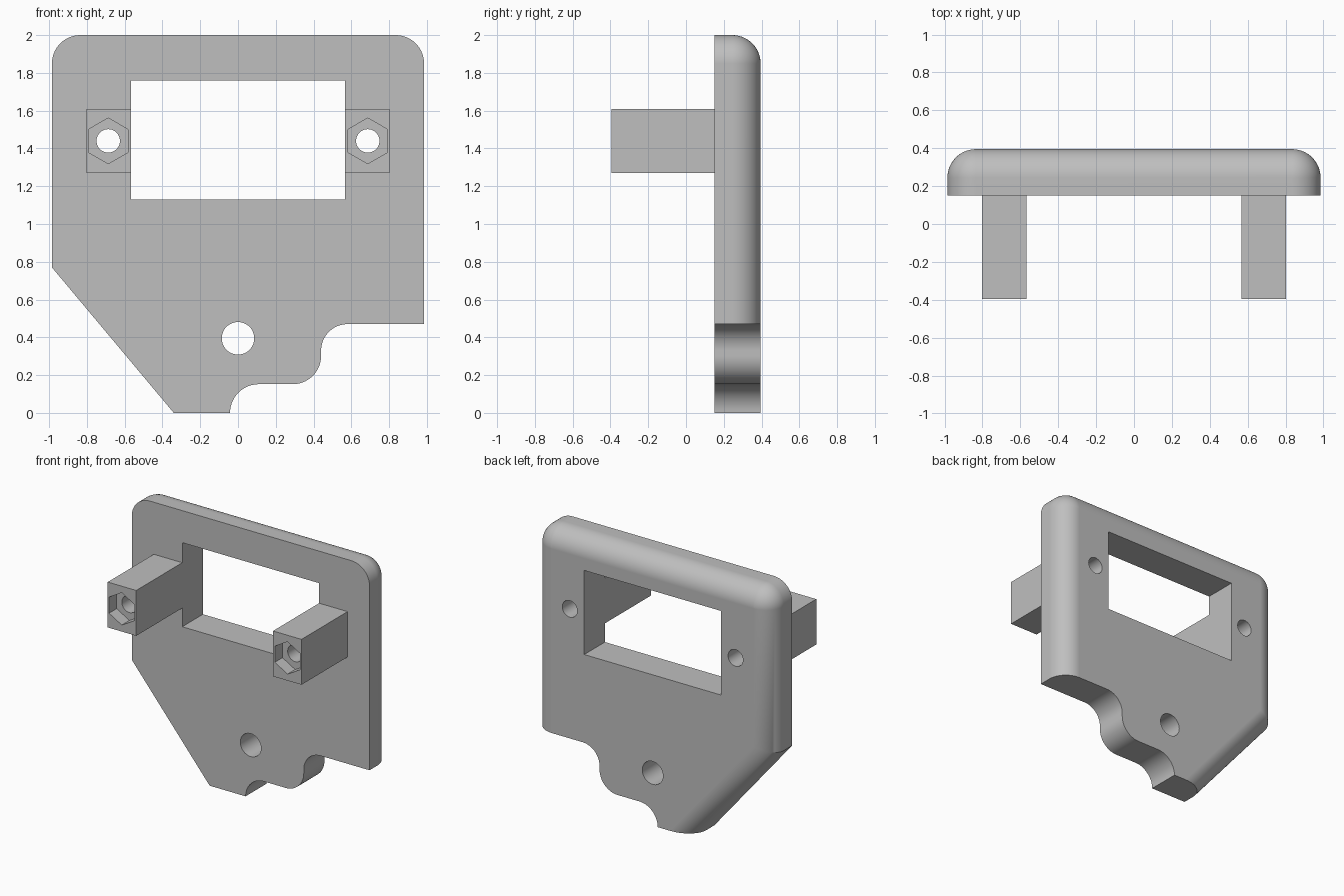
import bpy, bmesh
from math import sin, cos, pi, radians, hypot

cube = bpy.data.objects.get("Cube")
if cube:
    bpy.data.objects.remove(cube, do_unlink=True)

grey = bpy.data.materials.new("plain grey")
grey.use_nodes = True
colour = (0.52, 0.52, 0.52, 1)
grey.diffuse_color = colour
grey.node_tree.nodes["Principled BSDF"].inputs["Base Color"].default_value = colour

HALF, TOP, FRONT, BACK, R = 0.985, 2.0, 0.15, 0.395, 0.15
WINDOW_X = 0.567
SCREW_X, SCREW_Z = 0.687, 1.44


def arc(cx, cz, r, start, end, n=14):
    """Points on an arc in the front plane, angles in degrees."""
    return [(cx + r * cos(radians(start + (end - start) * i / n)),
             cz + r * sin(radians(start + (end - start) * i / n))) for i in range(n + 1)]


def loft(name, layers):
    """Solid through a list of (outline, y) layers with equal point counts."""
    bm = bmesh.new()
    rings = [[bm.verts.new((x, y, z)) for x, z in pts] for pts, y in layers]
    n = len(rings[0])
    for a, b in zip(rings, rings[1:]):
        for i in range(n):
            j = (i + 1) % n
            bm.faces.new((a[i], a[j], b[j], b[i]))
    bm.faces.new(rings[0])
    bm.faces.new(rings[-1])
    bmesh.ops.remove_doubles(bm, verts=bm.verts, dist=1e-5)
    bmesh.ops.recalc_face_normals(bm, faces=bm.faces)
    mesh = bpy.data.meshes.new(name)
    bm.to_mesh(mesh)
    bm.free()
    mesh.materials.append(grey)
    ob = bpy.data.objects.new(name, mesh)
    bpy.context.collection.objects.link(ob)
    return ob


def prism(name, pts, y0, y1):
    return loft(name, [(pts, y0), (pts, y1)])


def rect(x0, x1, z0, z1):
    return [(x0, z0), (x1, z0), (x1, z1), (x0, z1)]


def combine(target, tool, operation):
    """Apply a boolean and discard the tool."""
    tool.hide_render = True
    mod = target.modifiers.new("boolean", "BOOLEAN")
    mod.operation, mod.solver, mod.object = operation, "EXACT", tool
    bpy.ops.object.select_all(action="DESELECT")
    bpy.context.view_layer.objects.active = target
    target.select_set(True)
    bpy.ops.object.modifier_apply(modifier=mod.name)
    bpy.data.objects.remove(tool, do_unlink=True)


# Plate outline, inset by d on every side but the flat bottom
CORNER_Z, FOOT_X = 0.77, -0.34
length = hypot(HALF + FOOT_X, CORNER_Z)
nx, nz = CORNER_Z / length, (HALF + FOOT_X) / length


def outline(d):
    side, r = HALF - R, R - d
    reach = nx * FOOT_X + d
    left = -HALF + d
    return (arc(side, TOP - R, r, 0, 90) + arc(-side, TOP - R, r, 90, 180)
            + [(left, (reach - nx * left) / nz), (reach / nx, 0), (HALF - d, 0)])


# Plate with rounded back edges
layers = [(outline(0), FRONT)]
STEPS = 14
for i in range(STEPS + 1):
    a = pi / 2 * i / STEPS
    layers.append((outline(R * (1 - cos(a))), BACK - R + R * sin(a)))
bracket = loft("mounting_bracket", layers)

# Stepped lower corner
step = (arc(0.11, 0, 0.152, 180, 90) + arc(0.29, 0.302, 0.15, -90, 0)
        + arc(0.58, 0.33, 0.14, 180, 90) + [(1.3, 0.47), (1.3, -0.3), (-0.042, -0.3)])
combine(bracket, prism("step_cutter", step, -1, 1), "DIFFERENCE")

# Screw posts
for s in (-1, 1):
    x0, x1 = sorted((s * 0.5, s * 0.803))
    combine(bracket, prism("post", rect(x0, x1, 1.27, 1.61), -BACK, FRONT + 0.05), "UNION")

# Window, flush with the inner sides of the posts
window = rect(-WINDOW_X, WINDOW_X, 1.13, 1.76)
combine(bracket, prism("window_cutter", window, -1, 1), "DIFFERENCE")

# Screw holes with hexagonal nut pockets
for s in (-1, 1):
    hole = arc(s * SCREW_X, SCREW_Z, 0.062, 0, 360, 40)[:-1]
    nut = arc(s * SCREW_X, SCREW_Z, 0.121, 30, 390, 6)[:-1]
    combine(bracket, prism("hole_cutter", hole, -1, 1), "DIFFERENCE")
    combine(bracket, prism("nut_cutter", nut, -1, -BACK + 0.09), "DIFFERENCE")

# Central hole
hole = arc(0, 0.395, 0.086, 0, 360, 48)[:-1]
combine(bracket, prism("hole_cutter", hole, -1, 1), "DIFFERENCE")

# Smooth fillets, crisp edges
bpy.ops.object.select_all(action="DESELECT")
bracket.select_set(True)
bpy.context.view_layer.objects.active = bracket
bpy.ops.object.shade_smooth_by_angle(angle=radians(30))
weighted = bracket.modifiers.new("weighted normals", "WEIGHTED_NORMAL")
weighted.keep_sharp = True
